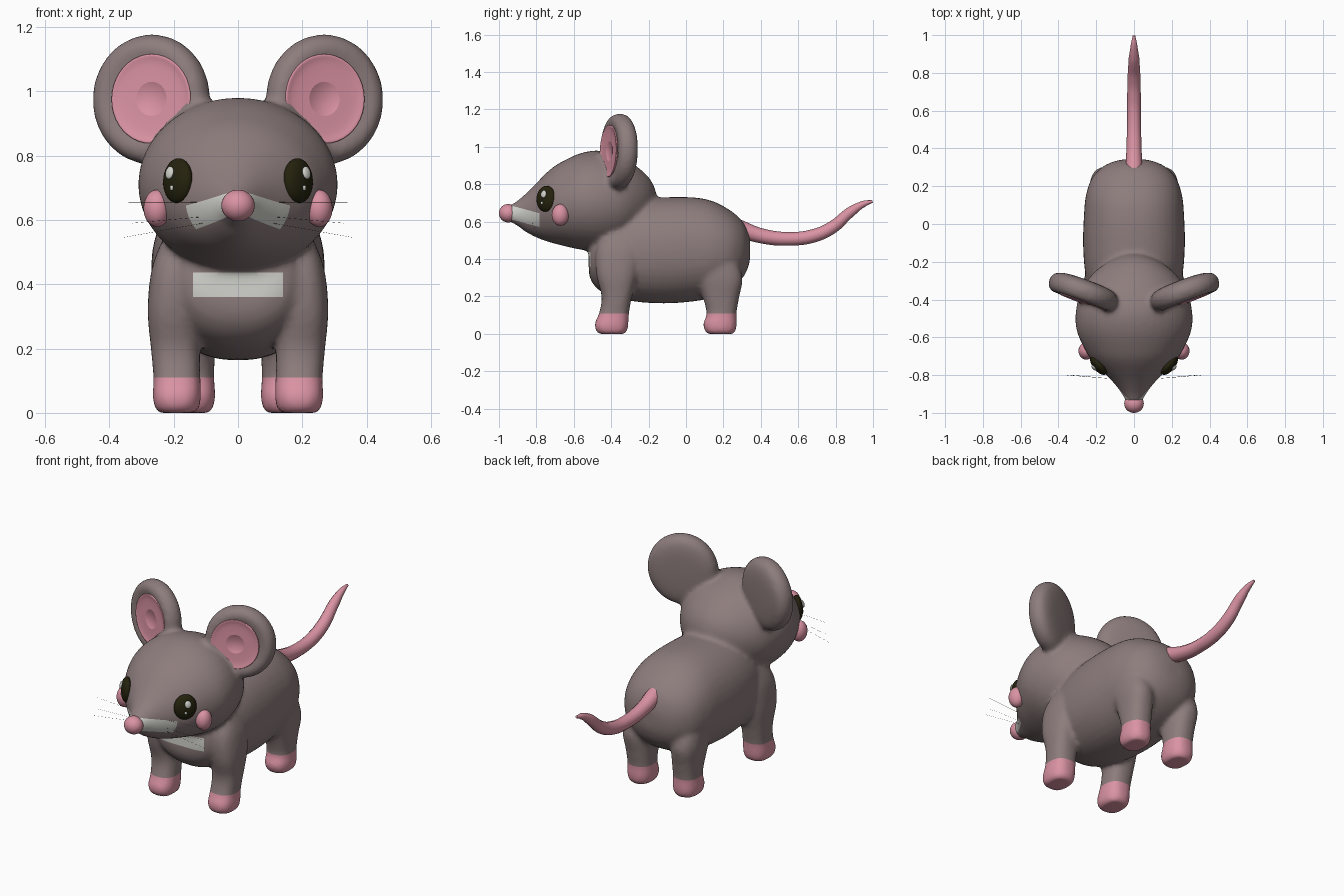
import bpy, bmesh, math
from mathutils import Matrix, Vector

if "Cube" in bpy.data.objects:
    bpy.data.objects.remove(bpy.data.objects["Cube"])


def material(name, rgb):
    m = bpy.data.materials.new(name)
    m.diffuse_color = (*rgb, 1)
    m.use_nodes = True
    m.node_tree.nodes["Principled BSDF"].inputs["Base Color"].default_value = m.diffuse_color
    return m


FUR = material("grey_brown_fur", (0.27, 0.205, 0.205))
PINK = material("pink_skin", (0.70, 0.29, 0.365))
WHITE = material("pale_grey", (0.66, 0.66, 0.62))
DARK = material("dark_eye", (0.018, 0.016, 0.004))


def finish(name, bm, *mats):
    bmesh.ops.recalc_face_normals(bm, faces=bm.faces)
    me = bpy.data.meshes.new(name)
    bm.to_mesh(me)
    bm.free()
    for m in mats:
        me.materials.append(m)
    me.polygons.foreach_set("use_smooth", [True] * len(me.polygons))
    ob = bpy.data.objects.new(name, me)
    bpy.context.collection.objects.link(ob)
    return ob


def refine(sections, steps=4):
    """Catmull-Rom interpolation between cross-sections."""
    s = [Vector(v) for v in sections]
    s = [s[0]] + s + [s[-1]]
    out = []
    for a, b, c, d in zip(s, s[1:], s[2:], s[3:]):
        for k in range(steps):
            t = k / steps
            out.append(b + (c - a) * (t / 2) + (a * 2 - b * 5 + c * 4 - d) * (t * t / 2)
                       + (b * 3 - a - c * 3 + d) * (t ** 3 / 2))
    return out + [s[-1]]


def loft(bm, sections, matrix=Matrix(), p=2.0, n=40):
    """Skin (x, y, z, rx, ry) cross-sections stacked along local z."""
    rings = []
    for x, y, z, rx, ry in refine(sections):
        ring = []
        for i in range(n):
            a = math.tau * i / n
            c, s = math.cos(a), math.sin(a)
            c, s = (math.copysign(abs(v) ** (2 / p), v) for v in (c, s))
            ring.append(bm.verts.new(matrix @ Vector((x + rx * c, y + ry * s, z))))
        rings.append(ring)
    for a, b in zip(rings, rings[1:]):
        for i in range(n):
            j = (i + 1) % n
            bm.faces.new((a[i], a[j], b[j], b[i]))
    bm.faces.new(rings[0])
    bm.faces.new(rings[-1])


def ellipsoid(name, mat, loc, size, yaw=0.0, tilt=0.0):
    bm = bmesh.new()
    m = (Matrix.Translation(loc) @ Matrix.Rotation(yaw, 4, 'Z')
         @ Matrix.Rotation(tilt, 4, 'X') @ Matrix.Diagonal((*size, 1)))
    bmesh.ops.create_uvsphere(bm, u_segments=28, v_segments=18, radius=1, matrix=m)
    return finish(name, bm, mat)


def tube(name, mat, points):
    cu = bpy.data.curves.new(name, 'CURVE')
    cu.dimensions, cu.bevel_depth, cu.bevel_resolution = '3D', 1.0, 4
    cu.use_fill_caps = True
    sp = cu.splines.new('BEZIER')
    sp.bezier_points.add(len(points) - 1)
    for bp, (x, y, z, r) in zip(sp.bezier_points, points):
        bp.co, bp.radius = (x, y, z), r
        bp.handle_left_type = bp.handle_right_type = 'AUTO'
    cu.materials.append(mat)
    ob = bpy.data.objects.new(name, cu)
    bpy.context.collection.objects.link(ob)
    me = bpy.data.meshes.new_from_object(ob.evaluated_get(bpy.context.evaluated_depsgraph_get()))
    bpy.data.objects.remove(ob)
    me.polygons.foreach_set("use_smooth", [True] * len(me.polygons))
    bpy.context.collection.objects.link(bpy.data.objects.new(name, me))


def ear_matrix(s):
    return (Matrix.Diagonal((s, 1, 1, 1)) @ Matrix.Translation((0.268, -0.355, 0.975))
            @ Matrix.Rotation(math.radians(20), 4, 'Z')
            @ Matrix.Rotation(math.radians(-2), 4, 'X')
            @ ALONG_Y)


def ear_rings(profile, dx=0.0):
    return [(dx, 0, d, 0.190 * f, 0.202 * f) for d, f in profile]


# local (x, y, z) -> world (x, z, y), so sections stack along y
ALONG_Y = Matrix(((1, 0, 0, 0), (0, 0, 1, 0), (0, 1, 0, 0), (0, 0, 0, 1)))

# head and torso sections: y, centre z, half width, half height
HEAD = [(-.16, .72, .04, .04), (-.19, .715, .12, .11), (-.25, .71, .205, .175),
        (-.34, .707, .275, .237), (-.46, .71, .308, .27), (-.567, .708, .303, .257),
        (-.674, .695, .255, .22), (-.73, .683, .216, .193), (-.78, .667, .167, .16),
        (-.82, .655, .127, .13), (-.86, .647, .092, .1), (-.90, .645, .064, .068),
        (-.94, .643, .042, .045), (-.955, .643, .03, .03)]
TORSO = [(-.52, .40, .10, .07), (-.505, .41, .16, .13), (-.46, .42, .205, .19),
         (-.38, .435, .235, .24), (-.25, .445, .26, .275), (-.1, .447, .27, .284),
         (.05, .452, .265, .277), (.15, .452, .255, .255), (.24, .45, .225, .208),
         (.30, .45, .17, .155), (.33, .45, .11, .1), (.343, .45, .05, .05)]
FRONT_LEG = [(.19, -.397, 0, .058, .07), (.19, -.398, .018, .07, .084),
             (.19, -.398, .055, .075, .09), (.19, -.385, .11, .073, .08),
             (.195, -.37, .2, .076, .081), (.203, -.37, .32, .078, .11),
             (.19, -.36, .45, .078, .12), (.17, -.35, .55, .06, .08)]
BACK_LEG = [(.145, .183, 0, .058, .07), (.145, .183, .018, .069, .083),
            (.145, .182, .055, .074, .09), (.145, .19, .11, .071, .08),
            (.148, .187, .2, .076, .098), (.155, .18, .3, .08, .122),
            (.15, .14, .42, .075, .12), (.13, .12, .52, .05, .08)]
EAR = [(-.045, .02), (-.046, .4), (-.049, .6), (-.055, .7), (-.058, .78), (-.047, .92),
       (-.015, 1.0), (.02, .98), (.045, .85), (.058, .55), (.062, .02)]
INNER_EAR = [(-.0515, .02), (-.0525, .4), (-.055, .57), (-.0595, .675), (-.052, .69)]

# fur body: all furry parts merged into one skin
bm = bmesh.new()
loft(bm, [(0, z, y, a, b) for y, z, a, b in HEAD], ALONG_Y)
loft(bm, [(0, z, y, a, b) for y, z, a, b in TORSO], ALONG_Y, 2.2)
for s in (1, -1):
    flip = Matrix.Diagonal((s, 1, 1, 1))
    loft(bm, FRONT_LEG, flip, 2.5)
    loft(bm, BACK_LEG, flip, 2.4)
    loft(bm, ear_rings(EAR), ear_matrix(s))
body = finish("fur_body", bm)
rm = body.modifiers.new("merge", 'REMESH')
rm.mode, rm.voxel_size = 'VOXEL', 0.012
sm = body.modifiers.new("soften", 'SMOOTH')
sm.factor, sm.iterations = 0.5, 9
dg = bpy.context.evaluated_depsgraph_get()
merged = bpy.data.meshes.new_from_object(body.evaluated_get(dg))
bpy.data.objects.remove(body)

# colour borders are cut first, then faces are coloured by region
SLOPE = 0.27


def muzzle_height(c):
    return c.z - 0.645 + SLOPE * (c.y + 0.92)


bm = bmesh.new()
bm.from_mesh(merged)
cuts = [((0, 0, .11), (0, 0, 1)), ((0, 0, .36), (0, 0, 1)), ((0, 0, .437), (0, 0, 1)),
        ((.14, 0, 0), (1, 0, 0)), ((-.14, 0, 0), (1, 0, 0)), ((0, -.782, 0), (0, 1, 0)),
        ((0, -.92, .682), (0, SLOPE, 1)), ((0, -.92, .608), (0, SLOPE, 1))]
for co, no in cuts:
    bmesh.ops.bisect_plane(bm, geom=bm.verts[:] + bm.edges[:] + bm.faces[:],
                           dist=1e-5, plane_co=co, plane_no=no)
bm.normal_update()
for f in bm.faces:
    c = f.calc_center_median()
    if c.z < .11:
        f.material_index = 1                      # feet
    elif c.y < -.44 and abs(c.x) < .14 and .36 < c.z < .437 and f.normal.y < -.35:
        f.material_index = 2                      # chest patch
    elif c.y < -.782 and -.037 < muzzle_height(c) < .037 and abs(c.x) > .03:
        f.material_index = 2                      # muzzle patches
finish("fur_body", bm, FUR, PINK, WHITE)

# nose and tail
ellipsoid("nose", PINK, (0, -.951, .645), (.052, .049, .049))
tube("tail", PINK, [(0, .27, .57, .046), (0, .4, .525, .040), (0, .55, .508, .036),
                    (0, .68, .524, .036), (0, .78, .568, .034), (0, .88, .652, .028),
                    (0, .95, .695, .017), (0, .997, .709, .007)])

for s, side in ((1, "right"), (-1, "left")):
    # inner ear
    bm = bmesh.new()
    loft(bm, ear_rings(INNER_EAR, -.018), ear_matrix(s))
    finish(side + "_inner_ear", bm, PINK)
    # eye with two highlights
    yaw = s * math.radians(50)
    ellipsoid(side + "_eye", DARK, (s * .187, -.748, .722), (.062, .03, .07), yaw, -.05)
    ellipsoid(side + "_eye_highlight", WHITE, (s * .213, -.761, .747), (.017, .008, .02), yaw, -.2)
    ellipsoid(side + "_eye_glint", WHITE, (s * .206, -.770, .70), (.007, .005, .008), yaw)
    # cheek
    ellipsoid(side + "_cheek", PINK, (s * .252, -.672, .636), (.042, .046, .058))
    # whiskers, hair-thin
    for z0, x1, z1 in ((.655, .34, .655), (.61, .33, .59), (.59, .36, .545)):
        tube(side + "_whisker", DARK, [(s * .11, -.82, z0, .0004), (s * x1, -.8, z1, .0003)])
